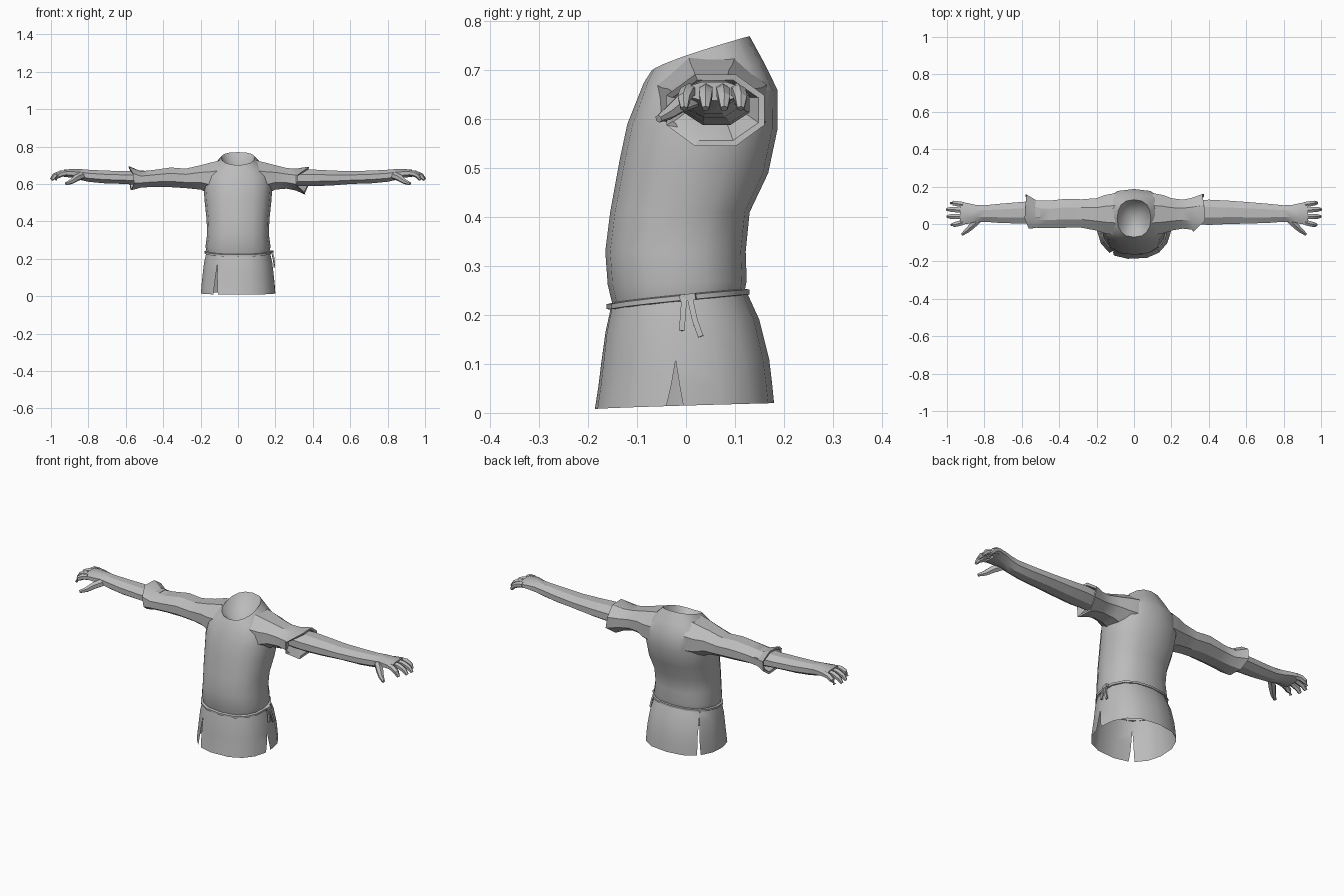
import bpy, bmesh, math
from mathutils import Vector

if "Cube" in bpy.data.objects:
    bpy.data.objects.remove(bpy.data.objects["Cube"])

mat = bpy.data.materials.new("plain_grey")
mat.diffuse_color = (0.5, 0.5, 0.5, 1)
mat.use_nodes = True
mat.node_tree.nodes["Principled BSDF"].inputs["Base Color"].default_value = mat.diffuse_color


def finish(name, bm):
    bmesh.ops.remove_doubles(bm, verts=bm.verts, dist=0.0004)
    bmesh.ops.recalc_face_normals(bm, faces=bm.faces)
    me = bpy.data.meshes.new(name)
    bm.to_mesh(me)
    bm.free()
    me.materials.append(mat)
    ob = bpy.data.objects.new(name, me)
    bpy.context.collection.objects.link(ob)
    return ob


def loft(bm, rings, closed=True, cap0=False, cap1=False):
    vs = [[bm.verts.new(p) for p in r] for r in rings]
    n = len(rings[0])
    for a, b in zip(vs, vs[1:]):
        for i in range(n if closed else n - 1):
            j = (i + 1) % n
            bm.faces.new((a[i], a[j], b[j], b[i]))
    if cap0:
        bm.faces.new(vs[0])
    if cap1:
        bm.faces.new(vs[-1])


def body_point(ring, a, grow=0.0, dz=0.0):
    """Point on a tilted, slightly squared body section."""
    zf, zb, yf, yb, hx = ring
    c, s = math.cos(a), math.sin(a)
    x = (hx + grow) * math.copysign(abs(c) ** 0.8, c)
    y = (yf + yb) / 2 + ((yb - yf) / 2 + grow) * math.copysign(abs(s) ** 0.9, s)
    t = min(1, max(0, (y - yf) / (yb - yf)))
    return Vector((x, y, zf + (zb - zf) * t ** 0.8 + dz))


N = 16
ANG = [2 * math.pi * i / N for i in range(N)]

# Tunic body with the neck opening: z front, z back, y front, y back, half width
BODY = [(.220, .250, -.150, .120, .168), (.262, .270, -.160, .124, .174),
        (.33, .33, -.165, .122, .165), (.41, .41, -.155, .130, .168),
        (.52, .49, -.135, .168, .178), (.59, .58, -.120, .187, .184),
        (.64, .66, -.100, .187, .176), (.675, .715, -.086, .160, .135),
        (.70, .77, -.070, .130, .090)]
bm = bmesh.new()
rings = [[body_point(r, a) for a in ANG] for r in BODY]
rings.append([p.lerp(Vector((0, .035, .61)), 0.999) for p in rings[-1]])
loft(bm, rings)
finish("tunic_body", bm)

# Tunic skirt in panels separated by open slits
SKIRT = [(.215, .245, -.155, .125, .172), (.165, .190, -.166, .150, .184),
         (.105, .110, -.174, .170, .192), (.055, .06, -.180, .176, .197),
         (.008, .020, -.187, .180, .200)]
SLITS = [(-5, (0, 0, .0, .04, .08)), (140, (0, .01, .03, .04, .06)),
         (238, (0, 0, .03, .05, .08))]
bm = bmesh.new()
for k, (deg, gap) in enumerate(SLITS):
    deg2, gap2 = SLITS[(k + 1) % 3]
    if deg2 < deg:
        deg2 += 360
    a0, a1 = math.radians(deg), math.radians(deg2)
    m = max(4, round((a1 - a0) / (math.pi / 8)))
    rows = []
    for r, g, h in zip(SKIRT, gap, gap2):
        b0, b1 = a0 + g, a1 - h
        rows.append([body_point(r, b0 + (b1 - b0) * i / m) for i in range(m + 1)])
    loft(bm, rows, closed=False)
finish("tunic_skirt", bm)

# Cord belt
bm = bmesh.new()
B = (.217, .247, -.155, .123, .173)
prof = [(-.004, -.007), (.007, -.005), (.007, .005), (-.004, .007)]
rows = [[body_point(B, a, g, z) for g, z in prof] for a in ANG]
loft(bm, rows + rows[:1])
finish("belt", bm)


def tube(bm, pts, radii, sides=6, flat=1.0):
    """Tapered tube through points, squashed by flat across its side axis."""
    pts = [Vector(p) for p in pts]
    rings = []
    for i, p in enumerate(pts):
        d = (pts[min(i + 1, len(pts) - 1)] - pts[max(i - 1, 0)]).normalized()
        ref = Vector((0, 0, 1)) if abs(d.z) < .8 else Vector((1, 0, 0))
        u = d.cross(ref).normalized()
        v = u.cross(d)
        rings.append([p + radii[i] * (u * math.cos(t) + v * flat * math.sin(t))
                      for t in (2 * math.pi * (j + .5) / sides for j in range(sides))])
    loft(bm, rings, cap0=True, cap1=True)


# Belt knot and its two hanging ends
bm = bmesh.new()
tube(bm, [(.178, -.012, .234), (.182, .020, .238)], [.010, .010], 4)
tube(bm, [(.182, -.004, .235), (.192, -.006, .20), (.194, -.009, .168)], [.008] * 3, 4, .7)
tube(bm, [(.182, .008, .235), (.192, .018, .19), (.194, .030, .156)], [.008] * 3, 4, .7)
finish("belt_knot", bm)


def section(s, x, y0, y1, z0, z1, dx=(0,) * 8):
    k = 1 / math.cos(math.pi / 8)
    out = []
    for i in range(8):
        a = math.pi / 8 + i * math.pi / 4
        out.append((s * (x + dx[i]), (y0 + y1) / 2 + k * (y1 - y0) / 2 * math.cos(a),
                    (z0 + z1) / 2 + k * (z1 - z0) / 2 * math.sin(a)))
    return out


# Sleeves with uneven hems: x, y range, z range
SHOULDER = [(.10, -.06, .165, .54, .725), (.155, -.05, .155, .55, .712),
            (.20, -.035, .138, .570, .700)]
RIGHT = SHOULDER + [(.26, -.025, .13, .575, .685), (.31, -.03, .14, .565, .682),
                    (.365, -.04, .16, .545, .692)]
LEFT = SHOULDER + [(.28, -.02, .132, .578, .682), (.36, -.02, .135, .583, .688),
                   (.45, -.022, .125, .585, .675), (.52, -.02, .125, .580, .668),
                   (.575, -.025, .158, .567, .694)]
HEM_R = (0, .01, .015, -.045, -.05, -.005, -.01, .01)
HEM_L = (0, .005, .01, -.012, -.02, -.005, 0, .005)
for s, name, rows, hem in ((1, "right_sleeve", RIGHT, HEM_R), (-1, "left_sleeve", LEFT, HEM_L)):
    bm = bmesh.new()
    rings = [section(s, *r) for r in rows[:-1]] + [section(s, *rows[-1], dx=hem)]
    # turned-in lining
    x, y0, y1, z0, z1 = rows[-1]
    rings.append(section(s, x - .002, y0 + .012, y1 - .012, z0 + .012, z1 - .012, hem))
    rings.append(section(s, x - .06, .0, .118, .592, .668))
    loft(bm, rings)
    finish(name, bm)

# Arms and hands
ARM = [(.25, .005, .12, .59, .672), (.40, -.005, .13, .588, .677),
       (.50, .0, .125, .592, .672), (.60, .002, .118, .600, .668),
       (.72, .006, .108, .604, .672), (.80, .012, .100, .612, .676),
       (.845, .012, .102, .622, .680), (.89, .000, .112, .634, .680),
       (.93, -.004, .118, .638, .676)]
FINGERS = [(.008, -.004, .975), (.041, .040, .997), (.074, .078, 1.0), (.104, .112, .978)]
for s, side in ((1, "right"), (-1, "left")):
    bm = bmesh.new()
    rows = ARM if s > 0 else ARM[2:]
    loft(bm, [section(s, *r) for r in rows], cap0=True, cap1=True)
    finish(side + "_arm", bm)
    bm = bmesh.new()
    for y0, y1, tip in FINGERS:
        d = tip - .915
        tube(bm, [(s * .915, y0, .658), (s * (.915 + d * .4), (y0 + y1) / 2, .656),
                  (s * (.915 + d * .78), y1, .643), (s * tip, y1, .622)],
             [.016, .016, .014, .008])
    # thumb
    tube(bm, [(s * .835, .020, .645), (s * .865, -.010, .632), (s * .893, -.036, .612),
              (s * .92, -.056, .601)], [.020, .019, .014, .008])
    finish(side + "_fingers", bm)

bpy.ops.object.select_all(action='SELECT')
bpy.context.view_layer.objects.active = bpy.context.scene.objects[0]
bpy.ops.object.shade_smooth_by_angle(angle=math.radians(30))
